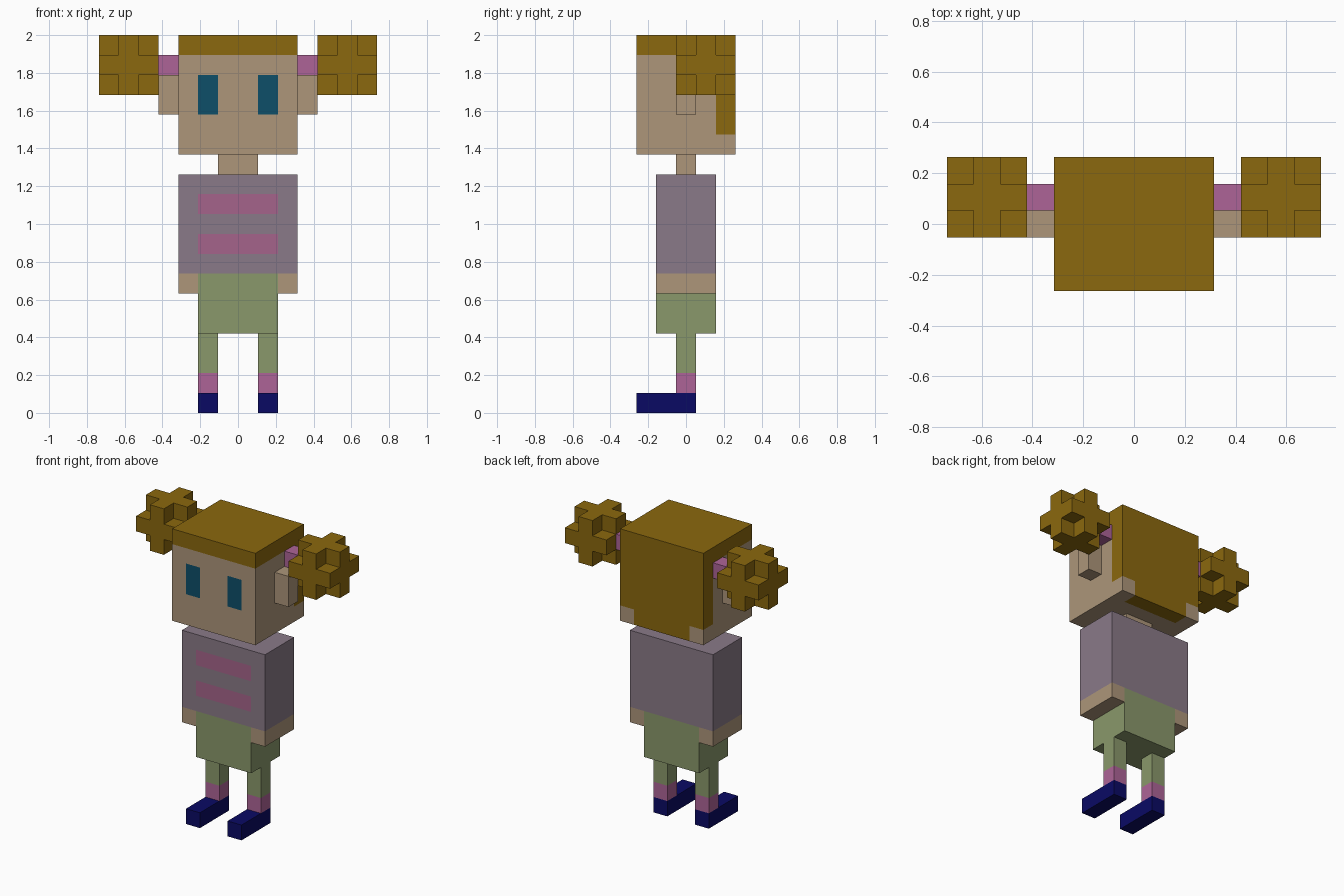
import bpy, bmesh
from mathutils import Vector

if "Cube" in bpy.data.objects:
    bpy.data.objects.remove(bpy.data.objects["Cube"])

U = 2 / 19                       # edge of one cube; the figure is 19 cubes tall
COLOURS = {
    "skin": (173, 150, 122), "hair": (139, 104, 14), "pink": (174, 100, 151),
    "stripe": (165, 100, 139), "eye": (13, 78, 105), "shirt": (138, 122, 136),
    "green": (138, 152, 107), "navy": (10, 10, 100),
}
cells, part_colour = {}, {}


def box(part, colour, x, y, z, mirror=False, skip=lambda i, j, k: False):
    """Fill a block of cubes; later blocks repaint earlier ones."""
    part_colour[part] = colour
    for i in range(*x):
        for j in range(*y):
            for k in range(*z):
                if skip(i, j, k):
                    continue
                cells[i, j, k] = part
                if mirror:
                    cells[-1 - i, j, k] = part


# Feet and legs
box("shoes", "navy", (1, 2), (0, 3), (0, 1), True)
box("socks", "pink", (1, 2), (2, 3), (1, 2), True)
box("trouser_legs", "green", (1, 2), (2, 3), (2, 4), True)
box("trouser_seat", "green", (-2, 2), (1, 4), (4, 7))

# Torso with hands and chest stripes
box("hands", "skin", (2, 3), (1, 4), (6, 7), True)
box("shirt", "shirt", (-3, 3), (1, 4), (7, 12))
for k in (8, 10):
    box("shirt_stripes", "stripe", (-2, 2), (1, 2), (k, k + 1))

# Head, hair, eyes and ears
box("neck", "skin", (-1, 1), (2, 3), (12, 13))
box("head", "skin", (-3, 3), (0, 5), (13, 19))
box("hair", "hair", (-3, 3), (0, 5), (18, 19))
box("hair", "hair", (-3, 3), (4, 5), (14, 19))
box("hair", "hair", (-2, 2), (4, 5), (13, 14))
box("eyes", "eye", (1, 2), (0, 1), (15, 17), True)
box("ears", "skin", (3, 4), (2, 3), (15, 17), True)

# Hair ties and buns (3x3x3 blocks without their corners)
box("hair_ties", "pink", (3, 4), (3, 4), (17, 18), True)
box("hair_buns", "hair", (4, 7), (2, 5), (16, 19), True,
    skip=lambda i, j, k: i != 5 and j != 3 and k != 17)


def linear(c):
    c /= 255
    return c / 12.92 if c <= 0.04045 else ((c + 0.055) / 1.055) ** 2.4


materials = {}
for name, rgb in COLOURS.items():
    materials[name] = bpy.data.materials.new(name)
    materials[name].diffuse_color = (*map(linear, rgb), 1)

# Turn the exposed cube faces of each part into a mesh with merged flat faces
for part, colour in part_colour.items():
    bm = bmesh.new()
    for cell in [c for c, p in cells.items() if p == part]:
        for axis in range(3):
            for side in (0, 1):
                near = list(cell)
                near[axis] += 2 * side - 1
                if tuple(near) in cells:
                    continue
                a, b = (axis + 1) % 3, (axis + 2) % 3
                quad = []
                for da, db in ((0, 0), (1, 0), (1, 1), (0, 1)):
                    p = Vector(cell)
                    p[axis] += side
                    p[a] += da
                    p[b] += db
                    p.y -= 2.5
                    quad.append(bm.verts.new(p * U))
                bm.faces.new(quad if side else quad[::-1])
    bmesh.ops.remove_doubles(bm, verts=bm.verts[:], dist=1e-4)
    bmesh.ops.dissolve_limit(bm, angle_limit=0.01, verts=bm.verts[:], edges=bm.edges[:])
    mesh = bpy.data.meshes.new(part)
    bm.to_mesh(mesh)
    bm.free()
    mesh.materials.append(materials[colour])
    bpy.context.collection.objects.link(bpy.data.objects.new(part, mesh))

for m in bpy.data.materials:
    if m.users and not m.is_grease_pencil:
        m.use_nodes = True
        m.node_tree.nodes["Principled BSDF"].inputs["Base Color"].default_value = m.diffuse_color
